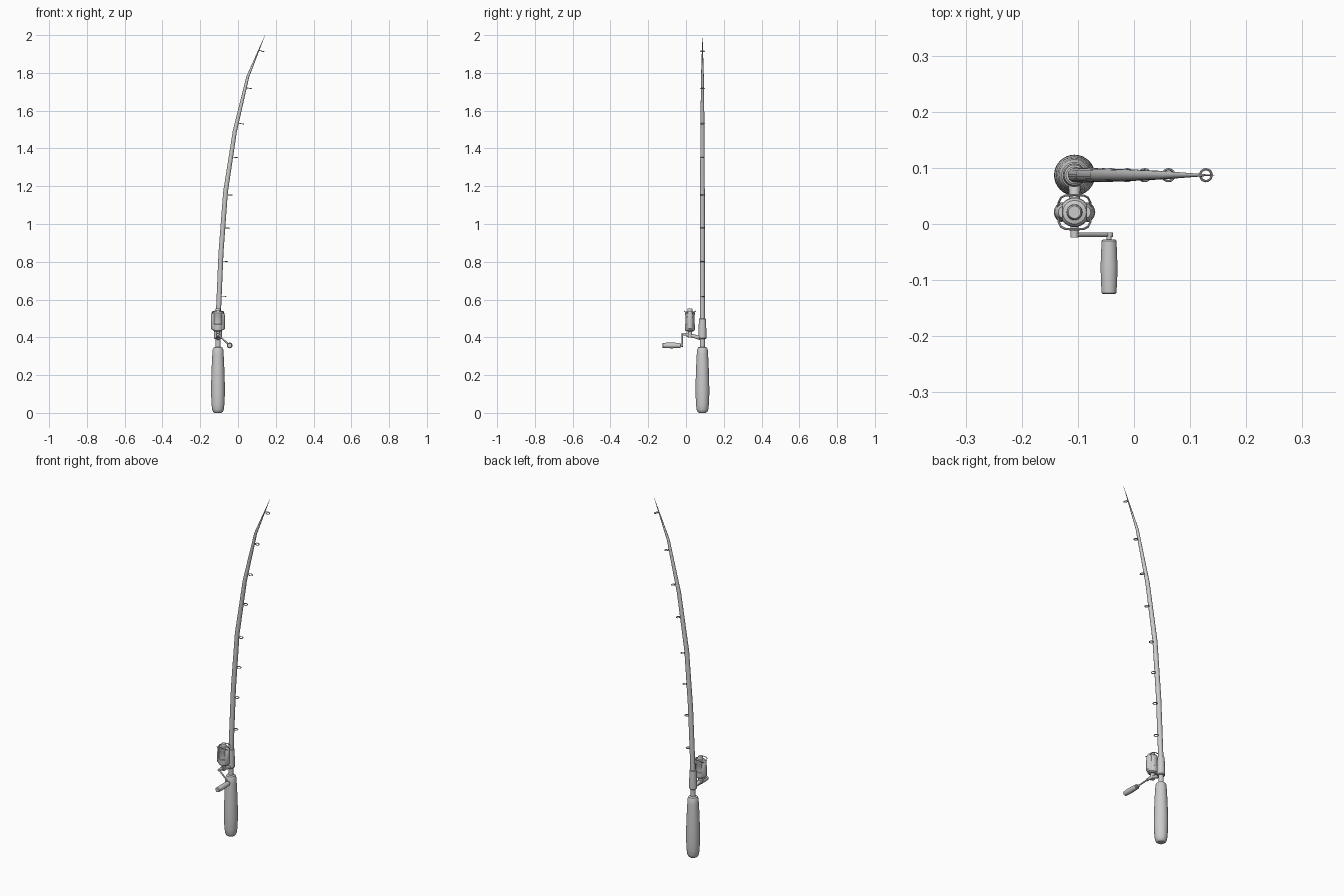
import bpy, bmesh, math
from mathutils import Vector, Matrix

if "Cube" in bpy.data.objects:
    bpy.data.objects.remove(bpy.data.objects["Cube"])

RX, RY = -0.106, 0.087          # rod axis
CX, CY = -0.106, 0.021          # reel axis


def finish(name, bm):
    bmesh.ops.recalc_face_normals(bm, faces=bm.faces)
    me = bpy.data.meshes.new(name)
    bm.to_mesh(me)
    bm.free()
    ob = bpy.data.objects.new(name, me)
    bpy.context.collection.objects.link(ob)
    bpy.ops.object.select_all(action='DESELECT')
    ob.select_set(True)
    bpy.context.view_layer.objects.active = ob
    bpy.ops.object.shade_smooth_by_angle(angle=math.radians(35))
    return ob


def skin(name, sections, closed=False):
    """Bridge equal vertex rings, capping the ends unless closed."""
    bm = bmesh.new()
    rings = [[bm.verts.new(p) for p in s] for s in sections]
    for a, b in zip(rings, rings[1:] + rings[:1] if closed else rings[1:]):
        for k in range(len(a)):
            j = (k + 1) % len(a)
            bm.faces.new((a[k], a[j], b[j], b[k]))
    if not closed:
        bm.faces.new(rings[0])
        bm.faces.new(rings[-1])
    return finish(name, bm)


def angles(n):
    return [2 * math.pi * k / n for k in range(n)]


def sweep(name, pts, radii, sides=16, closed=False):
    """Tube through pts with one radius per point."""
    pts = [Vector(p) for p in pts]
    n = len(pts)
    if not isinstance(radii, list):
        radii = [radii] * n
    sections, u = [], None
    for i, p in enumerate(pts):
        if closed:
            t = pts[(i + 1) % n] - pts[i - 1]
        else:
            t = pts[min(i + 1, n - 1)] - pts[max(i - 1, 0)]
        t.normalize()
        u = t.orthogonal() if u is None else u - t * u.dot(t)
        u.normalize()
        v = t.cross(u)
        sections.append([p + radii[i] * (u * math.cos(a) + v * math.sin(a))
                         for a in angles(sides)])
    return skin(name, sections, closed)


def lathe(name, profile, origin, axis='Z', sides=32):
    """Solid of revolution from (radius, height) pairs, along z or -y."""
    o, e = Vector(origin), Vector((1, 0, 0))
    d = Vector((0, 0, 1)) if axis == 'Z' else Vector((0, -1, 0))
    f = d.cross(e)
    return skin(name, [[o + d * h + r * (e * math.cos(a) + f * math.sin(a))
                        for a in angles(sides)] for r, h in profile])


# Grip, neck and reel seat
lathe("grip", [(0.018, 0.0), (0.026, 0.006), (0.031, 0.018), (0.034, 0.045), (0.0365, 0.10),
               (0.0358, 0.17), (0.0330, 0.25), (0.030, 0.31), (0.028, 0.335),
               (0.023, 0.346), (0.014, 0.35)], (RX, RY, 0))
lathe("neck", [(0.0135, 0.34), (0.0135, 0.41)], (RX, RY, 0))
lathe("reel_seat", [(0.018, 0.392), (0.021, 0.396), (0.021, 0.425), (0.0195, 0.47),
                    (0.0185, 0.497), (0.015, 0.50)], (RX, RY, 0))

# Bent, tapering blank
blank = [(RX, 0.40), (RX + 0.002, 0.52), (-0.090, 0.85), (-0.066, 1.17),
         (-0.017, 1.49), (0.052, 1.78), (0.143, 2.0)]
sweep("rod_blank", [(x, RY, z) for x, z in blank],
      [0.0135, 0.0135, 0.0133, 0.0125, 0.011, 0.0075, 0.0005], 20)


def rod_at(z):
    for (x0, z0), (x1, z1) in zip(blank, blank[1:]):
        if z <= z1:
            slope = (x1 - x0) / (z1 - z0)
            return x0 + (z - z0) * slope, slope


# Line guides: rings square to the rod, on its inner side
for i, z in enumerate([0.618, 0.803, 0.98, 1.155, 1.355, 1.535, 1.722, 1.92], 1):
    x, slope = rod_at(z)
    off = 0.0255 if z < 1.6 else 0.0235 if z < 1.9 else 0.019
    rot = Matrix.Rotation(math.atan(slope) * 0.7, 3, 'Y')
    base = Vector((x, RY, z))
    ring = [base + rot @ Vector((off + 0.0105 * math.cos(a), 0.0105 * math.sin(a), 0))
            for a in angles(20)]
    sweep(f"line_guide_{i}", ring, 0.0022, 8, True)
    sweep(f"guide_foot_{i}", [base, base + rot @ Vector((off - 0.0095, 0, 0))], 0.002, 8)

# Reel stem, gear hub and rotor shaft
sweep("reel_stem", [(RX, RY - 0.01, 0.396), (CX, CY + 0.02, 0.406), (CX, CY - 0.02, 0.415)],
      [0.011, 0.0095, 0.0105], 16)
lathe("gear_hub", [(0.007, 0), (0.007, 0.025)], (CX, 0.001, 0.416), 'Y', 20)
lathe("rotor_shaft", [(0.011, 0.40), (0.012, 0.445)], (CX, CY, 0), sides=24)

# Rotor cup, spool and drag knob
lathe("rotor", [(0.019, 0.432), (0.025, 0.437), (0.0265, 0.446), (0.0265, 0.468),
                (0.024, 0.47)], (CX, CY, 0))
lathe("spool", [(0.0235, 0.468), (0.0235, 0.515), (0.0255, 0.518), (0.0255, 0.53),
                (0.021, 0.536), (0.014, 0.538), (0.0135, 0.549), (0.011, 0.553),
                (0.006, 0.553)], (CX, CY, 0))

# Rotor arms: rounded uprights on both sides
for side, s in (("left", -1), ("right", 1)):
    sections = []
    for z, out, half in ((0.438, 0.029, 0.014), (0.446, 0.0365, 0.018), (0.50, 0.037, 0.0175),
                         (0.525, 0.0355, 0.015), (0.539, 0.029, 0.010)):
        sections.append([(CX + s * (0.021 + math.cos(a) * (out - 0.021)),
                          CY + math.sin(a) * half, z)
                         for a in (math.radians(-90 + 22.5 * k) for k in range(9))])
    skin(f"rotor_arm_{side}", sections)

# Bail wires arching across front and back of the spool
half_arch = [(0.030, 0.006, 0.525), (0.028, 0.018, 0.531), (0.024, 0.026, 0.536),
             (0.016, 0.030, 0.540)]
arch = [(-x, y, z) for x, y, z in half_arch] + [(0, 0.0305, 0.541)] + half_arch[::-1]
for name, s in (("front", -1), ("back", 1)):
    sweep(f"bail_wire_{name}", [(CX + x, CY + s * y, z) for x, y, z in arch], 0.002, 10)

# Crank arm and knob
KX, KZ = -0.0445, 0.357
sweep("crank_arm", [(CX, -0.019, 0.416), (KX, -0.019, KZ)], [0.0042, 0.0038], 12)
lathe("crank_joint", [(0.007, 0), (0.007, 0.008)], (KX, -0.015, KZ), 'Y', 20)
lathe("crank_pin", [(0.0045, 0), (0.0045, 0.012)], (KX, -0.02, KZ), 'Y', 16)
lathe("crank_knob", [(0.011, 0), (0.0135, 0.002), (0.0138, 0.015), (0.0150, 0.045),
                     (0.0145, 0.075), (0.0130, 0.095), (0.011, 0.097)], (KX, -0.028, KZ), 'Y', 24)
